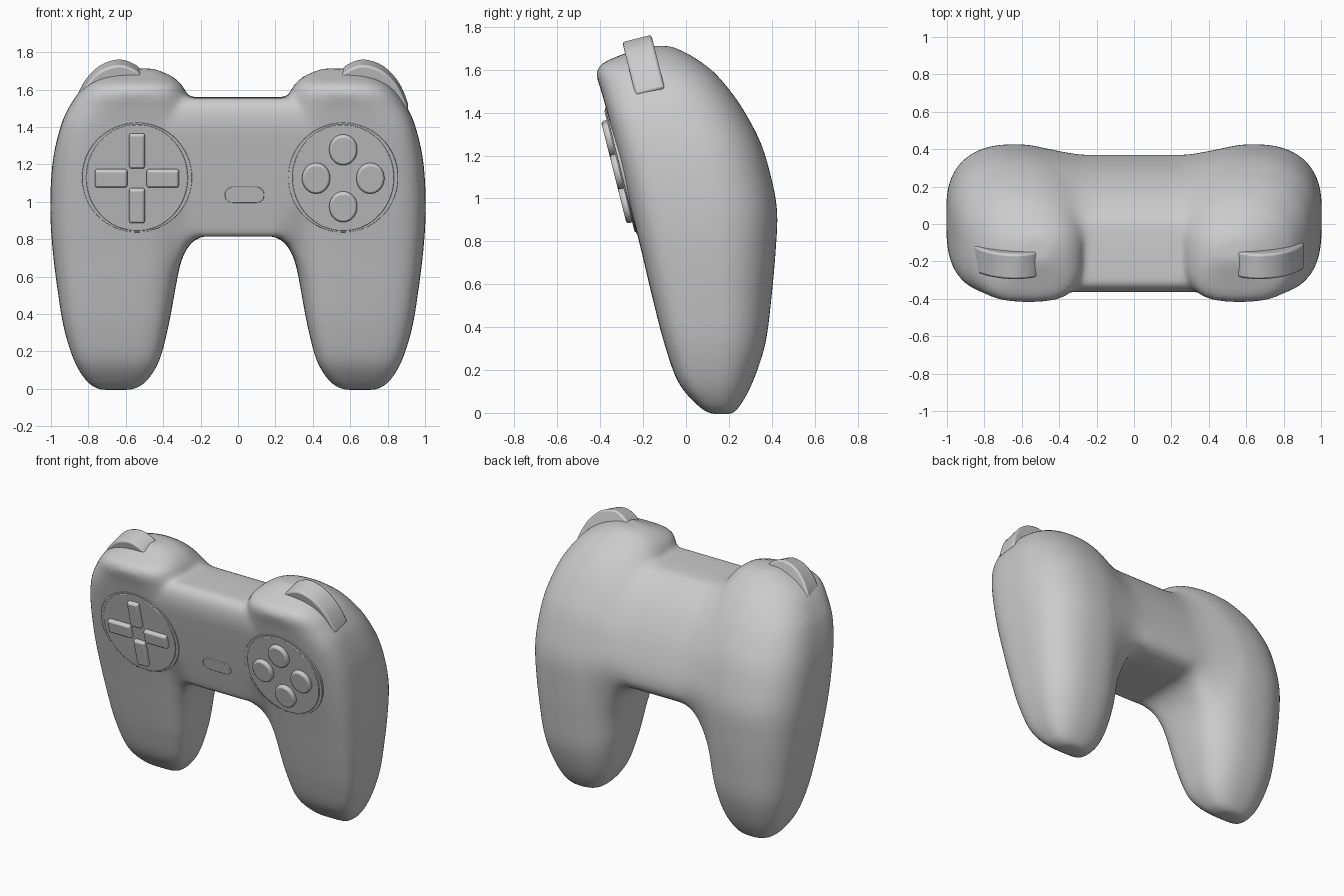
import bpy, bmesh, math
from mathutils import Vector

if "Cube" in bpy.data.objects:
    bpy.data.objects.remove(bpy.data.objects["Cube"])

SLOPE = 0.25                                   # lean of the front face
UP = Vector((0, -SLOPE, 1)).normalized()
OUT = Vector((0, -1, -SLOPE)).normalized()


def face_y(z):
    return -0.355 - SLOPE * (z - 1.35)


def ramp(a, b, v):
    t = min(max((v - a) / (b - a), 0), 1)
    return t * t * (3 - 2 * t)


def catmull(rows, steps):
    """Smoothly interpolate rows of values."""
    rows = [Vector(r) for r in rows]
    res = []
    for i in range(len(rows) - 1):
        a, b, c, d = (rows[max(i - 1, 0)], rows[i], rows[i + 1],
                      rows[min(i + 2, len(rows) - 1)])
        for s in range(steps):
            t = s / steps
            res.append(0.5 * (2 * b + (c - a) * t + (2 * a - 5 * b + 4 * c - d) * t ** 2
                              + (3 * b - a - 3 * c + d) * t ** 3))
    return res + [rows[-1]]


def loft(bm, rings):
    loops = [[bm.verts.new(p) for p in ring] for ring in rings]
    n = len(loops[0])
    for a, b in zip(loops, loops[1:]):
        for i in range(n):
            j = (i + 1) % n
            bm.faces.new((a[i], a[j], b[j], b[i]))
    bm.faces.new(loops[0])
    bm.faces.new(loops[-1])


def make_object(name, bm):
    bmesh.ops.recalc_face_normals(bm, faces=bm.faces)
    mesh = bpy.data.meshes.new(name)
    bm.to_mesh(mesh)
    bm.free()
    ob = bpy.data.objects.new(name, mesh)
    bpy.context.collection.objects.link(ob)
    return ob


# Grip cross-sections: z, inner x, outer x, front y, back y
GRIP = [(-.006, .57, .735, .12, .215), (0.03, .50, .80, .06, .25),
        (0.14, .425, .872, -.035, .31), (0.32, .375, .93, -.10, .37),
        (0.53, .335, .965, -.155, .398), (0.75, .295, .992, -.207, .418),
        (0.95, .27, 1.004, -.257, .425), (1.14, .25, .998, -.303, .387),
        (1.28, .24, .98, -.338, .34), (1.42, .24, .943, -.373, .264),
        (1.50, .25, .907, -.395, .208), (1.58, .275, .855, -.418, .14),
        (1.63, .305, .80, -.39, .08), (1.675, .36, .72, -.29, .01),
        (1.712, .45, .61, -.20, -.07)]


def grip_ring(side, z, x0, x1, y0, y1):
    pts = []
    for k in range(64):
        t = math.tau * k / 64
        c, s = math.cos(t), math.sin(t)
        n = 4.5 - 1.5 * ramp(1.35, 1.6, z) if s < 0 else 2.4   # flat front, round back
        x = (x0 + x1) / 2 + (x1 - x0) / 2 * math.copysign(abs(c) ** (2 / n), c)
        y = (y0 + y1) / 2 + (y1 - y0) / 2 * math.copysign(abs(s) ** (2 / n), s)
        pts.append((side * x, y, z))
    return pts


GRIP_ROWS = catmull(GRIP, 4)

# Bridge side profile (y, z), lower points drop towards the grips
BRIDGE = catmull([(-.205, .815), (-.225, .84), (-.29, 1.09), (-.355, 1.36), (-.365, 1.44),
                  (-.36, 1.50), (-.33, 1.545), (-.28, 1.557), (-.03, 1.557), (.06, 1.525),
                  (.18, 1.41), (.28, 1.25), (.345, 1.08), (.37, .96), (.36, .88),
                  (.31, .835), (.22, .815)], 3)


def bridge_ring(x, drop):
    """The back of the bridge swells into the back of the grips."""
    s = ramp(.2, .55, abs(x))
    pts = []
    for y, z in BRIDGE:
        d = drop * (1 - ramp(.82, .98, z))
        z -= d
        if y < 0:
            y += .6 * d
        else:
            back = min(GRIP_ROWS, key=lambda r: abs(r[0] - z))[4]
            y += s * (back - .01 - y) * ramp(0, .06, y) - .5 * d * (1 - s)
        pts.append((x, y, z))
    return pts


# Body: two grips and a bridge fused into one soft shell
bm = bmesh.new()
for side in (-1, 1):
    loft(bm, [grip_ring(side, *r) for r in GRIP_ROWS])
half = [(.2, 0), (.24, .02), (.275, .06), (.31, .14), (.345, .26), (.40, .28), (.46, .28)]
loft(bm, [bridge_ring(-x, d) for x, d in reversed(half)] + [bridge_ring(x, d) for x, d in half])
body = make_object("controller_body", bm)
rm = body.modifiers.new("fuse", 'REMESH')
rm.mode = 'VOXEL'
rm.voxel_size = 0.016
rm.use_smooth_shade = True
fused = bpy.data.meshes.new_from_object(body.evaluated_get(bpy.context.evaluated_depsgraph_get()))
body.modifiers.clear()
body.data = fused

# Extra softening where the grips meet the bridge
seam = body.vertex_groups.new(name="seam")
for v in fused.vertices:
    x, y, z = abs(v.co.x), v.co.y, v.co.z
    w = ramp(.17, .28, x) * (1 - ramp(.42, .58, x)) * ramp(.35, .6, z)
    w *= max(ramp(-.15, .1, y), .5 * (1 - ramp(1.1, 1.3, z)))
    if w > .01:
        seam.add([v.index], w, 'REPLACE')
for name, count, group in (("soften_seams", 90, "seam"), ("soften", 12, "")):
    sm = body.modifiers.new(name, 'SMOOTH')
    sm.factor = 0.5
    sm.iterations = count
    sm.vertex_group = group


def plate(name, outline, cx, cz, front, back, bevel):
    """Extrude an outline (x, v) lying parallel to the leaning front face."""
    base = Vector((cx, face_y(cz), cz))
    bm = bmesh.new()
    loft(bm, [[base + Vector((x, 0, 0)) + UP * v + OUT * d for x, v in outline]
              for d in (back, front)])
    ob = make_object(name, bm)
    bv = ob.modifiers.new("bevel", 'BEVEL')
    bv.width = bevel
    bv.segments = 2
    bv.limit_method = 'ANGLE'
    bv.angle_limit = math.radians(50)
    bpy.ops.object.select_all(action='DESELECT')
    bpy.context.view_layer.objects.active = ob
    ob.select_set(True)
    bpy.ops.object.shade_smooth_by_angle(angle=math.radians(35))


def oval(rx, ry, n=64):
    return [(rx * math.cos(math.tau * k / n), ry * math.sin(math.tau * k / n)) for k in range(n)]


def rounded(w, h, r):
    pts = []
    for k, (sx, sy) in enumerate([(1, 1), (-1, 1), (-1, -1), (1, -1)]):
        for s in range(7):
            a = math.pi / 2 * (k + s / 6)
            pts.append((sx * (w / 2 - r) + r * math.cos(a), sy * (h / 2 - r) + r * math.sin(a)))
    return pts


# Round panels with a thin surrounding rim
PAD_X, BUTTON_X, ROW_Z = -0.54, 0.5625, 1.13
for name, x in (("left", PAD_X), ("right", BUTTON_X)):
    plate(name + "_panel_rim", oval(.294, .302), x, ROW_Z, .005, -.06, .002)
    plate(name + "_panel", oval(.272, .293), x, ROW_Z, .011, -.06, .004)

# Direction keys and round buttons, four of each
for k, (dx, dv) in enumerate([(0, 1), (1, 0), (0, -1), (-1, 0)]):
    w, h = (.083, .19) if dx == 0 else (.172, .097)
    key = [(x + dx * .138, v + dv * .151) for x, v in rounded(w, h, .012)]
    plate(f"direction_key_{k + 1}", key, PAD_X, ROW_Z, .038, -.03, .012)
    button = [(x + dx * .145, v + dv * .157) for x, v in oval(.075, .083, 40)]
    plate(f"round_button_{k + 1}", button, BUTTON_X, ROW_Z, .038, -.03, .012)

# Small centre pill button
plate("centre_button", rounded(.21, .086, .04), .035, 1.037, .006, -.03, .003)

# Shoulder buttons: curved slabs half sunk into the tops of the grips
ARC = [(.53, 1.67), (.57, 1.725), (.645, 1.76), (.715, 1.755), (.785, 1.722),
       (.85, 1.655), (.89, 1.58), (.912, 1.515)]
shoulder = [tuple(p) for p in catmull(ARC, 4)] + [(.82, 1.49), (.65, 1.60)]
for name, side, shift in (("left", -1, -.035), ("right", 1, 0)):
    pts = [(side * (x + shift), (z - 1.199) / .97) for x, z in shoulder]
    plate(name + "_shoulder_button", pts, 0, 1.13, -.148, -.288, .022)
